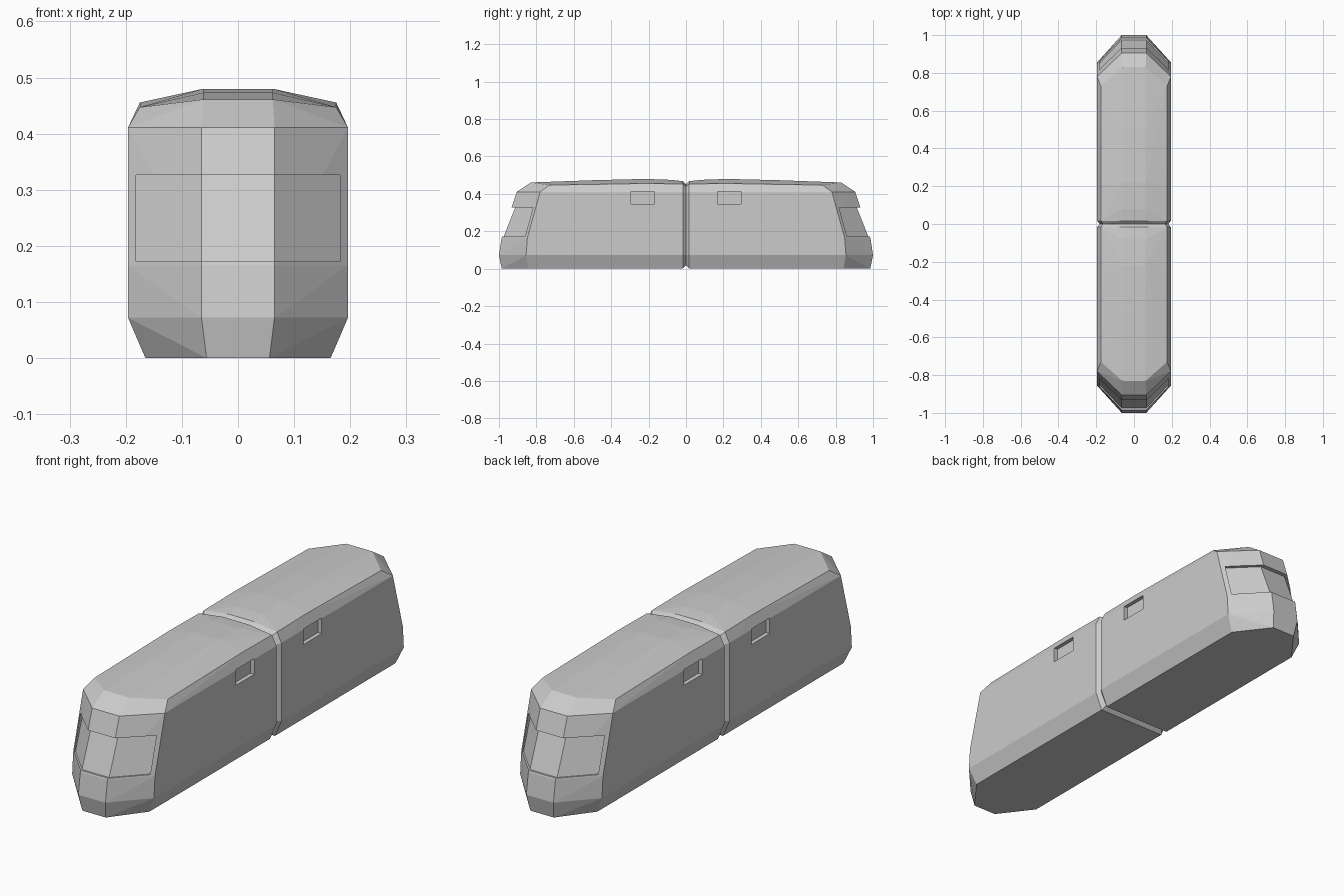
import bpy, bmesh

if "Cube" in bpy.data.objects:
    bpy.data.objects.remove(bpy.data.objects["Cube"])

# Helpers
def new_object(name, bm):
    bmesh.ops.recalc_face_normals(bm, faces=bm.faces)
    mesh = bpy.data.meshes.new(name)
    bm.to_mesh(mesh)
    bm.free()
    obj = bpy.data.objects.new(name, mesh)
    bpy.context.collection.objects.link(obj)
    return obj

def loft(name, rings):
    bm = bmesh.new()
    rows = [[bm.verts.new(p) for p in r] for r in rings]
    for a, b in zip(rows, rows[1:]):
        for i in range(len(a)):
            j = (i + 1) % len(a)
            bm.faces.new((a[i], a[j], b[j], b[i]))
    bm.faces.new(rows[0])
    bm.faces.new(rows[-1])
    return new_object(name, bm)

def box(name, x0, x1, y0, y1, z0, z1):
    return loft(name, [[(x0, y0, z), (x1, y0, z), (x1, y1, z), (x0, y1, z)] for z in (z0, z1)])

def cut(obj, cutter):
    mod = obj.modifiers.new("cut", 'BOOLEAN')
    mod.operation, mod.solver, mod.object = 'DIFFERENCE', 'EXACT', cutter
    bpy.context.view_layer.objects.active = obj
    bpy.ops.object.modifier_apply(modifier=mod.name)
    bpy.data.objects.remove(cutter, do_unlink=True)

# Nose levels: z, centre facet (x, y), side corner (x, y)
levels = [(0.0, 0.056, -0.985, 0.165, -0.842),
          (0.072, 0.065, -1.0, 0.196, -0.855),
          (0.165, 0.065, -0.986, 0.196, -0.848),
          (0.411, 0.065, -0.905, 0.196, -0.78)]
half = []
for z, cx, cy, sx, sy in levels:
    half += [(cx, cy, z), (sx, sy, z)]

# Roof: flat crown rising toward the joint, and its shoulder edge
half += [(0.062, y, z) for y, z in
         ((-0.83, 0.461), (-0.5, 0.473), (-0.22, 0.48), (-0.08, 0.475), (-0.017, 0.468))]
half += [(0.175, y, z) for y, z in
         ((-0.73, 0.447), (-0.22, 0.4555), (-0.017, 0.453))]

# Joint end: full section, then bevelled inward to the middle
half += [(x, -0.017, z) for x, z in ((0.165, 0.0), (0.196, 0.072), (0.196, 0.411))]
half += [(x, 0.0, z) for x, z in
         ((0.153, 0.018), (0.181, 0.075), (0.181, 0.405), (0.163, 0.44), (0.062, 0.452))]

# Car body as the hull of the mirrored points
bm = bmesh.new()
for x, y, z in half:
    bm.verts.new((x, y, z))
    bm.verts.new((-x, y, z))
bmesh.ops.convex_hull(bm, input=bm.verts)
bmesh.ops.dissolve_limit(bm, angle_limit=0.01, verts=bm.verts, edges=bm.edges)
front = new_object("front_car", bm)

# Wraparound windscreen recess, deeper at the top
def screen_ring(z, depth):
    t = (z - 0.165) / 0.246
    yc = -0.986 + 0.081 * t
    ys = -0.848 + 0.068 * t
    xs = 0.182
    ye = yc + (ys - yc) * (xs - 0.065) / 0.131 + depth
    yc += depth
    return [(-xs, -1.2, z), (-xs, ye, z), (-0.065, yc, z),
            (0.065, yc, z), (xs, ye, z), (xs, -1.2, z)]

cut(front, loft("windscreen_cutter", [screen_ring(0.172, 0.009), screen_ring(0.326, 0.019)]))

# Small side window recesses
for s in (-1, 1):
    xs = sorted((s * 0.178, s * 0.25))
    cut(front, box("window_cutter", xs[0], xs[1], -0.293, -0.168, 0.346, 0.413))

# Rear car mirrors the front one
bm = bmesh.new()
bm.from_mesh(front.data)
for v in bm.verts:
    v.co.y = -v.co.y
bmesh.ops.reverse_faces(bm, faces=bm.faces)
rear = new_object("rear_car", bm)
for obj in (front, rear):
    for p in obj.data.polygons:
        p.use_smooth = False
